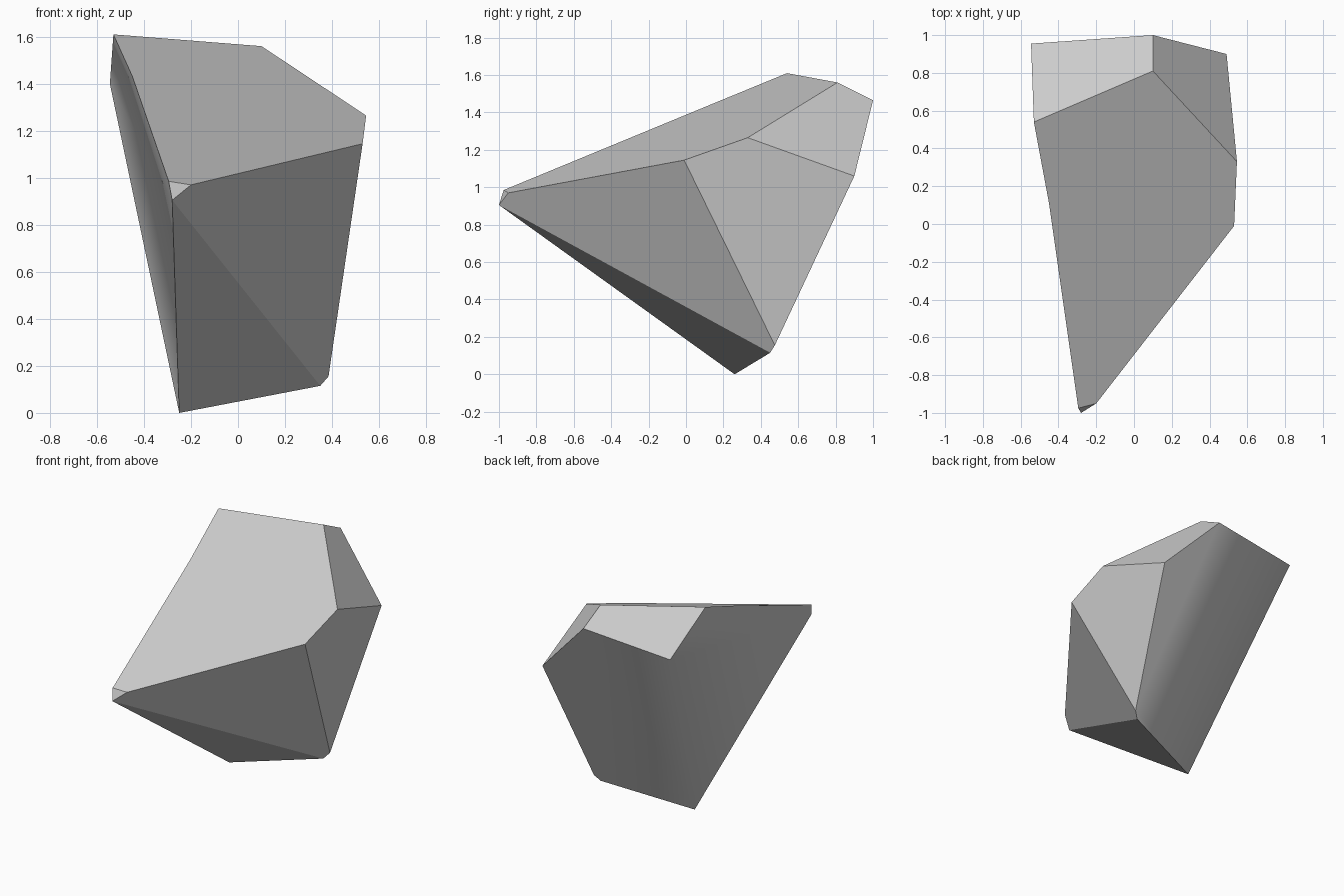
import bpy
import bmesh

cube = bpy.data.objects.get("Cube")
if cube:
    bpy.data.objects.remove(cube, do_unlink=True)

# Corners of the faceted stone
corners = {
    "peak": (-0.53, 0.54, 1.61),
    "ridge": (0.10, 0.81, 1.56),
    "shoulder": (0.545, 0.33, 1.265),
    "brow": (0.53, -0.01, 1.145),
    "tip_right": (-0.20, -0.95, 0.97),
    "tip_left": (-0.295, -0.975, 0.985),
    "tip": (-0.28, -1.0, 0.905),
    "dent": (-0.45, 0.11, 1.433),
    "back_top": (0.10, 1.0, 1.465),
    "back_side": (0.49, 0.90, 1.06),
    "back_corner": (-0.545, 0.955, 1.40),
    "base": (-0.25, 0.26, 0.0),
    "heel_low": (0.35, 0.45, 0.115),
    "heel_high": (0.385, 0.475, 0.155),
}

# One flat facet per line, named by its corners
facets = [
    "tip_left tip_right brow shoulder ridge peak dent",
    "tip tip_right tip_left",
    "tip heel_low heel_high brow tip_right",
    "tip base heel_low",
    "brow heel_high back_side shoulder",
    "shoulder back_side back_top ridge",
    "ridge back_top back_corner peak",
    "back_side heel_high heel_low base back_corner back_top",
    "peak back_corner base tip tip_left dent",
]

bm = bmesh.new()
verts = {name: bm.verts.new(co) for name, co in corners.items()}
for facet in facets:
    bm.faces.new([verts[name] for name in facet.split()]).smooth = True
bmesh.ops.recalc_face_normals(bm, faces=bm.faces)

# Every edge is crisp except the soft one between the back and the side
soft = {verts["back_corner"], verts["base"]}
for edge in bm.edges:
    edge.smooth = set(edge.verts) == soft

mesh = bpy.data.meshes.new("rock")
bm.to_mesh(mesh)
bm.free()

# Stone grey
grey = bpy.data.materials.new("stone grey")
grey.use_nodes = True
colour = (0.6, 0.6, 0.6, 1.0)
grey.diffuse_color = colour
grey.node_tree.nodes["Principled BSDF"].inputs["Base Color"].default_value = colour
mesh.materials.append(grey)

rock = bpy.data.objects.new("rock", mesh)
bpy.context.collection.objects.link(rock)
